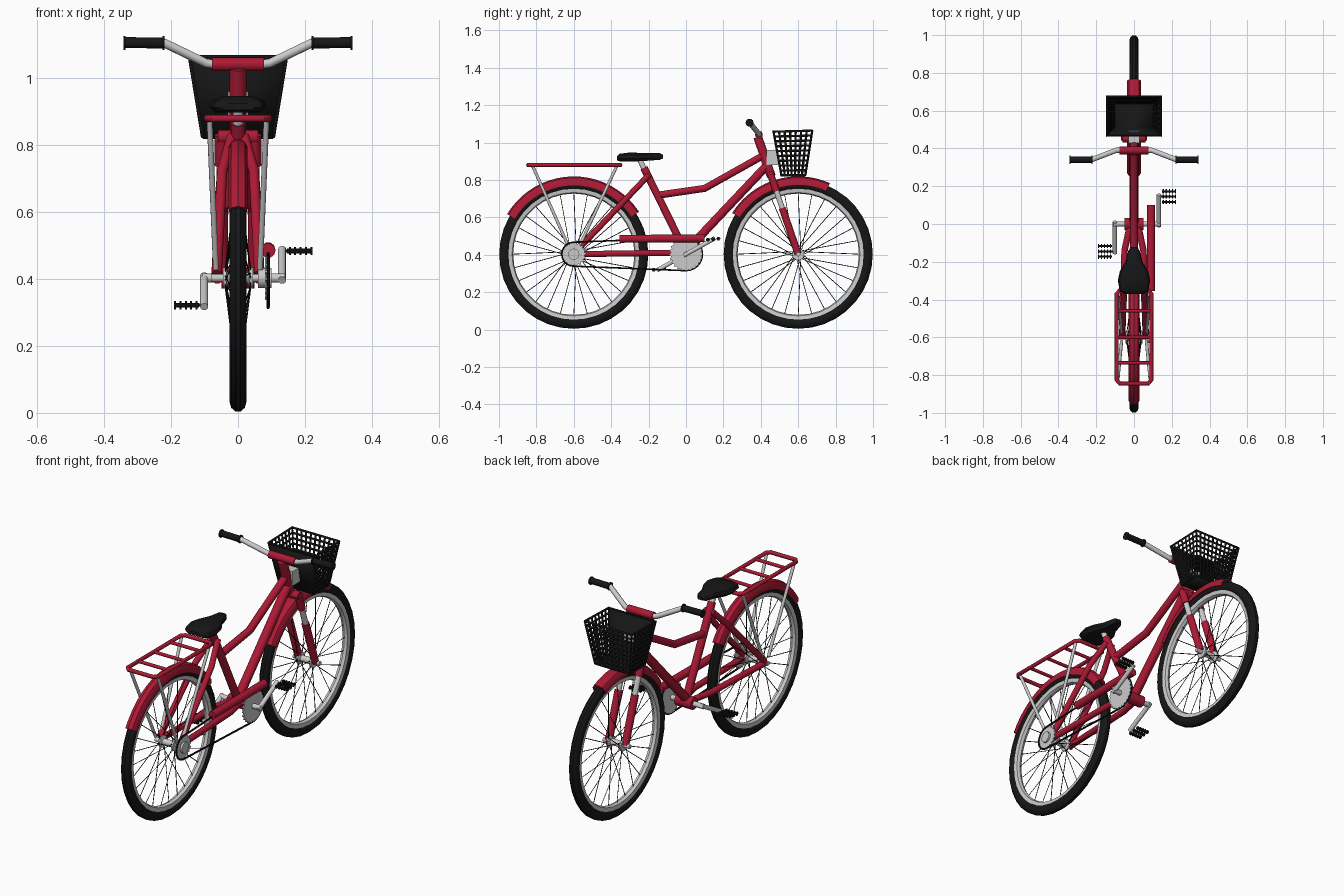
import bpy, bmesh, math
from mathutils import Vector

if "Cube" in bpy.data.objects:
    bpy.data.objects.remove(bpy.data.objects["Cube"])


def mat(name, c):
    m = bpy.data.materials.new(name)
    m.diffuse_color = (*c, 1)
    m.use_nodes = True
    m.node_tree.nodes["Principled BSDF"].inputs["Base Color"].default_value = m.diffuse_color
    return m


RED = mat("red_paint", (0.42, 0.01, 0.035))
BLACK = mat("black_rubber", (0.008, 0.008, 0.008))
GREY = None


def finish(ob, material, angle=40):
    if material:
        ob.data.materials.append(material)
    bpy.ops.object.select_all(action='DESELECT')
    ob.select_set(True)
    bpy.context.view_layer.objects.active = ob
    if ob.type == 'CURVE':
        bpy.ops.object.convert(target='MESH')
    bpy.ops.object.shade_smooth_by_angle(angle=math.radians(angle))
    return ob


def tubes(name, paths, r, material=GREY, res=3, cyclic=False):
    cu = bpy.data.curves.new(name, 'CURVE')
    cu.dimensions = '3D'
    cu.bevel_depth, cu.bevel_resolution, cu.use_fill_caps = r, res, True
    for path in paths:
        s = cu.splines.new('POLY')
        s.points.add(len(path) - 1)
        for p, co in zip(s.points, path):
            p.co = (*co, 1)
        s.use_cyclic_u = cyclic
    ob = bpy.data.objects.new(name, cu)
    bpy.context.collection.objects.link(ob)
    return finish(ob, material)


def mesh(name, bm, material=GREY, angle=40):
    bmesh.ops.remove_doubles(bm, verts=bm.verts, dist=1e-5)
    bmesh.ops.recalc_face_normals(bm, faces=bm.faces)
    me = bpy.data.meshes.new(name)
    bm.to_mesh(me)
    bm.free()
    ob = bpy.data.objects.new(name, me)
    bpy.context.collection.objects.link(ob)
    return finish(ob, material, angle)


def loft(name, rings, material=GREY, loop=False, angle=40):
    bm = bmesh.new()
    vs = [[bm.verts.new(p) for p in ring] for ring in rings]
    n = len(rings[0])
    for a, b in zip(vs, vs[1:] + (vs[:1] if loop else [])):
        for i in range(n):
            bm.faces.new((a[i], a[(i + 1) % n], b[(i + 1) % n], b[i]))
    if not loop:
        bm.faces.new(vs[0])
        bm.faces.new(vs[-1])
    return mesh(name, bm, material, angle)


def lathe(name, profile, c, material=GREY, n=36, a0=0, a1=360):
    # profile of (x, radius) swept about the wheel axle
    loop = a1 - a0 == 360
    rings = []
    for i in range(n if loop else n + 1):
        a = math.radians(a0 + (a1 - a0) * i / n)
        rings.append([(c[0] + x, c[1] + r * math.cos(a), c[2] + r * math.sin(a)) for x, r in profile])
    return loft(name, rings, material, loop)


def gear(name, x, y, z, r, teeth, depth=0.008):
    rings = []
    for dx in (-0.004, 0.004):
        rings.append([(x + dx, y + (r - depth * (i % 4 > 1)) * math.cos(i * math.pi / teeth / 2),
                       z + (r - depth * (i % 4 > 1)) * math.sin(i * math.pi / teeth / 2))
                      for i in range(teeth * 4)])
    return loft(name, rings, angle=20)


HZ = 0.403
WHEELS = (("rear", -0.6, 0.029, 33, 149), ("front", 0.6, 0.037, 66, 148))

# wheels and mudguards
for nm, y, fw, a0, a1 in WHEELS:
    c = (0, y, HZ)
    tyre = [(0.025 * math.cos(k * math.pi / 5), 0.371 + 0.029 * math.sin(k * math.pi / 5)) for k in range(10)]
    lathe(nm + "_tyre", tyre, c, BLACK)
    lathe(nm + "_rim", [(-0.018, 0.35), (0.018, 0.35), (0.015, 0.33), (0, 0.324), (-0.015, 0.33)], c)
    lathe(nm + "_hub", [(-0.045, 0.004), (-0.045, 0.032), (-0.035, 0.032), (-0.03, 0.017),
                        (0.03, 0.017), (0.035, 0.032), (0.045, 0.032), (0.045, 0.004)], c, n=20)
    tubes(nm + "_axle", [[(-0.08, y, HZ), (0.08, y, HZ)]], 0.012)
    spokes = []
    for i in range(28):
        a = 2 * math.pi * i / 28
        b = a + (0.5 if i % 4 < 2 else -0.5)
        spokes.append([((-1) ** i * 0.038, y + 0.028 * math.cos(b), HZ + 0.028 * math.sin(b)),
                       (0, y + 0.33 * math.cos(a), HZ + 0.33 * math.sin(a))])
    tubes(nm + "_spokes", spokes, 0.002, BLACK, res=0)
    outer = [(-fw, 0.368), (-fw, 0.39), (-fw * 0.7, 0.408), (0, 0.416), (fw * 0.7, 0.408), (fw, 0.39), (fw, 0.368)]
    inner = [(x * 0.92, r - (0.008 if r > 0.38 else 0)) for x, r in reversed(outer)]
    lathe(nm + "_mudguard", outer + inner, c, RED, 20, a0, a1)

# frame tubes
tubes("seat_tube", [[(0, 0, 0.41), (0, -0.225, 0.865)]], 0.021, RED)
tubes("down_tube", [[(0, 0.01, 0.43), (0, 0.44, 0.885)]], 0.024, RED)
tubes("step_through_tube", [[(0, -0.14, 0.72), (0, 0.1, 0.755), (0, 0.43, 0.94)]], 0.02, RED)
tubes("bottom_bracket", [[(-0.05, 0, HZ), (0.05, 0, HZ)]], 0.032, RED, 4)
tubes("chain_stays", [[(s * 0.02, 0, 0.41), (s * 0.05, -0.14, 0.41), (s * 0.062, -0.59, HZ)] for s in (-1, 1)],
      0.017, RED)
tubes("seat_stays", [[(s * 0.018, -0.2, 0.825), (s * 0.048, -0.3, 0.72), (s * 0.064, -0.59, 0.415)]
                     for s in (-1, 1)], 0.016, RED)
tubes("seat_post", [[(0, -0.21, 0.83), (0, -0.25, 0.915)]], 0.015)


# steering: everything lies on one slanted axis
def steer(x, z):
    return (x, 0.38 + (1.04 - z) * 0.345, z)


tubes("head_tube", [[steer(0, 1.03), steer(0, 0.82)]], 0.025, RED)
tubes("fork_crown", [[steer(-0.06, 0.825), steer(0.06, 0.825)]], 0.022, RED)
for nm, z0, z1, r, m in (("fork_shoulders", 0.83, 0.74, 0.02, RED), ("fork_stanchions", 0.75, 0.63, 0.015, GREY),
                         ("fork_lowers", 0.65, 0.405, 0.02, RED)):
    tubes(nm, [[steer(s * 0.05, z0), steer(s * 0.05, z1)] for s in (-1, 1)], r, m)

# handlebar
tubes("handlebar_clamp", [[(-0.078, 0.39, 1.042), (0.078, 0.39, 1.042)]], 0.021, RED)
tubes("handlebar", [[(s * 0.07, 0.39, 1.042), (s * 0.095, 0.39, 1.045), (s * 0.22, 0.342, 1.105),
                     (s * 0.3, 0.34, 1.106)] for s in (-1, 1)], 0.014)
tubes("grips", [[(s * 0.22, 0.34, 1.105), (s * 0.338, 0.34, 1.107)] for s in (-1, 1)], 0.017, BLACK)
tubes("grip_flanges", [[(s * a, 0.34, 1.106), (s * (a + 0.006), 0.34, 1.106)]
                       for s in (-1, 1) for a in (0.22, 0.336)], 0.022, BLACK)

# saddle
rings = []
for y, w, zb, zt in ((-0.37, 0.05, 0.905, 0.925), (-0.355, 0.075, 0.9, 0.94), (-0.3, 0.086, 0.898, 0.947),
                     (-0.25, 0.075, 0.9, 0.945), (-0.2, 0.045, 0.903, 0.945), (-0.14, 0.03, 0.908, 0.943),
                     (-0.122, 0.016, 0.915, 0.935)):
    h = zt - zb
    rings.append([(x * w, y, zb + k * h) for x, k in ((-0.8, 0), (-1, 0.35), (-0.9, 0.75), (-0.5, 1),
                                                     (0.5, 1), (0.9, 0.75), (1, 0.35), (0.8, 0))])
loft("saddle", rings, BLACK)

# luggage rack
tubes("rack_loop", [[(-0.075, -0.35, 0.88), (0.075, -0.35, 0.88), (0.092, -0.37, 0.88), (0.092, -0.825, 0.88),
                     (0.075, -0.845, 0.88), (-0.075, -0.845, 0.88), (-0.092, -0.825, 0.88), (-0.092, -0.37, 0.88)]],
      0.011, RED, cyclic=True)
tubes("rack_bars", [[(-0.092, y, 0.88), (0.092, y, 0.88)] for y in (-0.46, -0.6, -0.735)], 0.009, RED)
tubes("rack_struts", [[(s * 0.085, y, 0.875), (s * 0.066, -0.6 + (y + 0.6) * 0.1, 0.43)]
                      for s in (-1, 1) for y in (-0.82, -0.37)], 0.0085)

# drivetrain
CX = 0.09
gear("chainring", CX, 0, HZ, 0.09, 24)
gear("rear_sprocket", 0.085, -0.6, HZ, 0.066, 18)
tubes("sprocket_boss", [[(0.06, -0.6, HZ), (0.1, -0.6, HZ)]], 0.03, res=4)
path = []
for y, r, start in ((0, 0.088, -90), (-0.6, 0.064, 90)):
    for i in range(13):
        a = math.radians(start + 15 * i)
        path.append((CX, y + r * math.cos(a), HZ + r * math.sin(a)))
tubes("chain", [path], 0.005, BLACK, 1, True)
tubes("chain_guard", [[(CX, -0.355, 0.485), (CX, 0.1, 0.488)]], 0.022, RED)
tubes("crank_axle", [[(-0.108, 0, HZ), (0.14, 0, HZ)]], 0.014)
for nm, s, x in (("right", 1, 0.132), ("left", -1, -0.101)):
    e = Vector((x, s * 0.145, HZ + s * 0.081))
    tubes(nm + "_crank", [[(x, -s * 0.012, HZ - s * 0.007), e * 1.0 + Vector((0, s * 0.01, s * 0.005))]], 0.012)
    bars, cleats = [], []
    for dy in (-0.028, 0, 0.028):
        bars.append([e + Vector((s * (0.0 if dy == 0 else 0.015), dy, dy * 0.1)), e + Vector((s * 0.09, dy, dy * 0.1))])
        for k in range(5):
            p = e + Vector((s * (0.02 + 0.016 * k), dy, dy * 0.1))
            cleats.append([p, p + Vector((s * 0.006, 0, 0))])
    tubes(nm + "_pedal", bars, 0.005, BLACK, 1)
    tubes(nm + "_pedal_cleats", cleats, 0.011, BLACK, 1)

# basket
TOP = [Vector(p) for p in ((-0.143, 0.468, 1.058), (0.143, 0.468, 1.058), (0.143, 0.675, 1.064), (-0.143, 0.675, 1.064))]
BOT = [Vector(p) for p in ((-0.105, 0.51, 0.825), (0.105, 0.51, 0.825), (0.105, 0.638, 0.825), (-0.105, 0.638, 0.825))]


def panel(bm, a, b, c, d, nu, nv):
    g = [[bm.verts.new(a.lerp(b, i / nu).lerp(d.lerp(c, i / nu), j / nv)) for j in range(nv + 1)]
         for i in range(nu + 1)]
    for i in range(nu):
        for j in range(nv):
            bm.faces.new((g[i][j], g[i + 1][j], g[i + 1][j + 1], g[i][j + 1]))


bm = bmesh.new()
for i, n in ((1, 7), (2, 10), (3, 7)):
    k = (i + 1) % 4
    panel(bm, BOT[i], BOT[k], TOP[k], TOP[i], n, 9)
lattice = mesh("basket_lattice", bm, BLACK)
w = lattice.modifiers.new("Wire", 'WIREFRAME')
w.thickness, w.use_boundary = 0.012, True
bm = bmesh.new()
panel(bm, BOT[0], BOT[1], TOP[1], TOP[0], 1, 1)
panel(bm, *BOT, 1, 1)
back = mesh("basket_back_and_floor", bm, BLACK)
sol = back.modifiers.new("Thick", 'SOLIDIFY')
sol.thickness, sol.offset = 0.006, 0
tubes("basket_rim", [TOP], 0.006, BLACK, 1, True)
rings = [[(x, y, z) for x, z in ((-0.03, 0.88), (0.03, 0.88), (0.03, 0.96), (-0.03, 0.96))] for y in (0.43, 0.495)]
loft("basket_bracket", rings)
